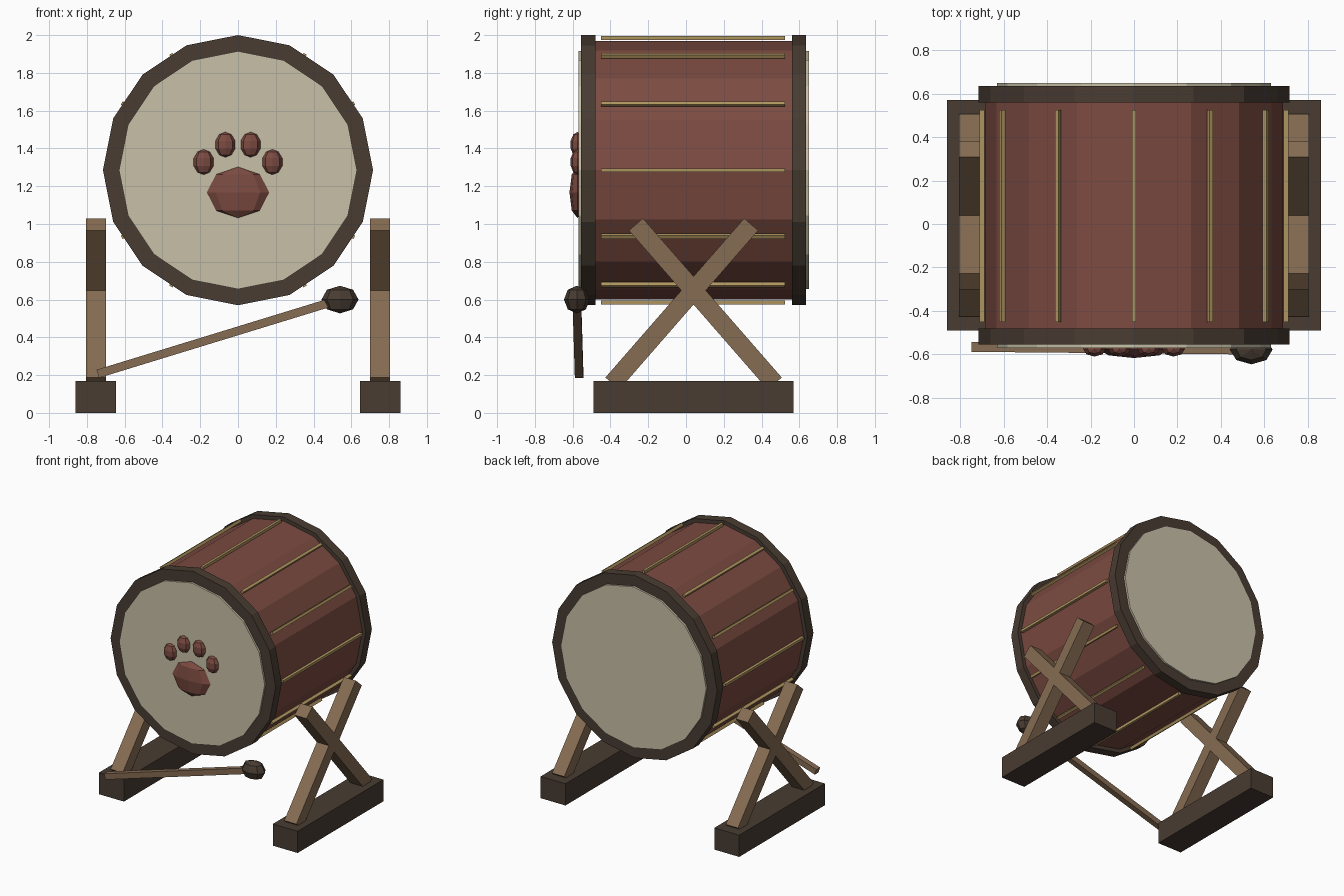
import bpy, math
from mathutils import Vector, Matrix

if "Cube" in bpy.data.objects:
    bpy.data.objects.remove(bpy.data.objects["Cube"])

CY, CZ = 0.04, 1.285  # drum centre


def mat(name, *rgb):
    m = bpy.data.materials.new(name)
    m.diffuse_color = (*rgb, 1)
    m.use_nodes = True
    m.node_tree.nodes["Principled BSDF"].inputs["Base Color"].default_value = m.diffuse_color
    return m


RED = mat("red_lacquer", 0.20, 0.07, 0.053)
DARK = mat("dark_wood", 0.065, 0.045, 0.032)
WOOD = mat("light_wood", 0.24, 0.15, 0.085)
SKIN = mat("hide", 0.58, 0.53, 0.39)
GOLD = mat("gold_trim", 0.43, 0.30, 0.115)


def finish(name, m):
    ob = bpy.context.object
    ob.name = name
    ob.data.materials.append(m)
    return ob


def drum_slice(name, r, y0, y1, m):
    # 16-sided cylinder along y with a corner at the top
    bpy.ops.mesh.primitive_cylinder_add(vertices=16, radius=r, depth=y1 - y0,
        location=(0, (y0 + y1) / 2, CZ), rotation=(math.pi / 2, 0, 0))
    return finish(name, m)


def box(name, loc, size, m, rot=(0, 0, 0)):
    bpy.ops.mesh.primitive_cube_add(size=1, location=loc, rotation=rot)
    ob = finish(name, m)
    ob.scale = size
    return ob


def beam(name, a, b, w, d, m):
    # square bar from a to b; w is across, d is in the second direction
    a, b = Vector(a), Vector(b)
    z = (b - a).normalized()
    ref = Vector((1, 0, 0)) if abs(z.x) < 0.7 else Vector((0, 1, 0))
    y = z.cross(ref).normalized()
    x = y.cross(z)
    ob = box(name, (0, 0, 0), (1, 1, 1), m)
    rot = Matrix((x, y, z)).transposed().to_4x4()
    ob.matrix_world = (Matrix.Translation((a + b) / 2) @ rot
                       @ Matrix.Diagonal((w, d, (b - a).length, 1)))
    return ob


def blob(name, loc, radii, m, rings=6, rot=(0, 0, 0)):
    bpy.ops.mesh.primitive_uv_sphere_add(segments=8, ring_count=rings, radius=1,
                                         location=loc, rotation=rot)
    ob = finish(name, m)
    ob.scale = radii
    return ob


# Drum shell, rims and skins
drum_slice("drum_shell", 0.685, -0.52, 0.60, RED)
drum_slice("front_rim", 0.715, -0.555, -0.48, DARK)
drum_slice("back_rim", 0.715, 0.56, 0.635, DARK)
drum_slice("front_skin", 0.63, -0.57, -0.54, SKIN)
drum_slice("back_skin", 0.63, 0.62, 0.65, SKIN)

# Gold strips around the shell
for i in range(12):
    a = i * math.pi / 6
    box(f"gold_strip_{i + 1}", (0.7 * math.sin(a), 0.0375, CZ + 0.7 * math.cos(a)),
        (0.02, 0.975, 0.022), GOLD, (0, a, 0))

# Paw emblem
blob("paw_pad", (0, -0.575, 1.167), (0.165, 0.042, 0.135), RED, 4)
for i, (x, z) in enumerate([(-0.182, 1.328), (-0.067, 1.42), (0.067, 1.42), (0.182, 1.328)]):
    blob(f"paw_toe_{i + 1}", (x, -0.575, z), (0.055, 0.037, 0.067), RED, 5)

# Stand: foot blocks and crossed legs on both sides
for side, s in (("left", -1), ("right", 1)):
    x = s * 0.7525
    box(f"{side}_foot", (x, CY, 0.085), (0.215, 1.06, 0.17), DARK)
    for end, t in (("front", -1), ("back", 1)):
        beam(f"{side}_leg_{end}", (x, CY - t * 0.43, 0.155), (x, CY + t * 0.305, 0.998),
             0.105, 0.098, WOOD)

# Mallet leaning across the front
beam("mallet_handle", (-0.742, -0.566, 0.207), (0.54, -0.578, 0.60), 0.045, 0.045, WOOD)
blob("mallet_head", (0.54, -0.578, 0.60), (0.098, 0.068, 0.073), DARK, 4)
